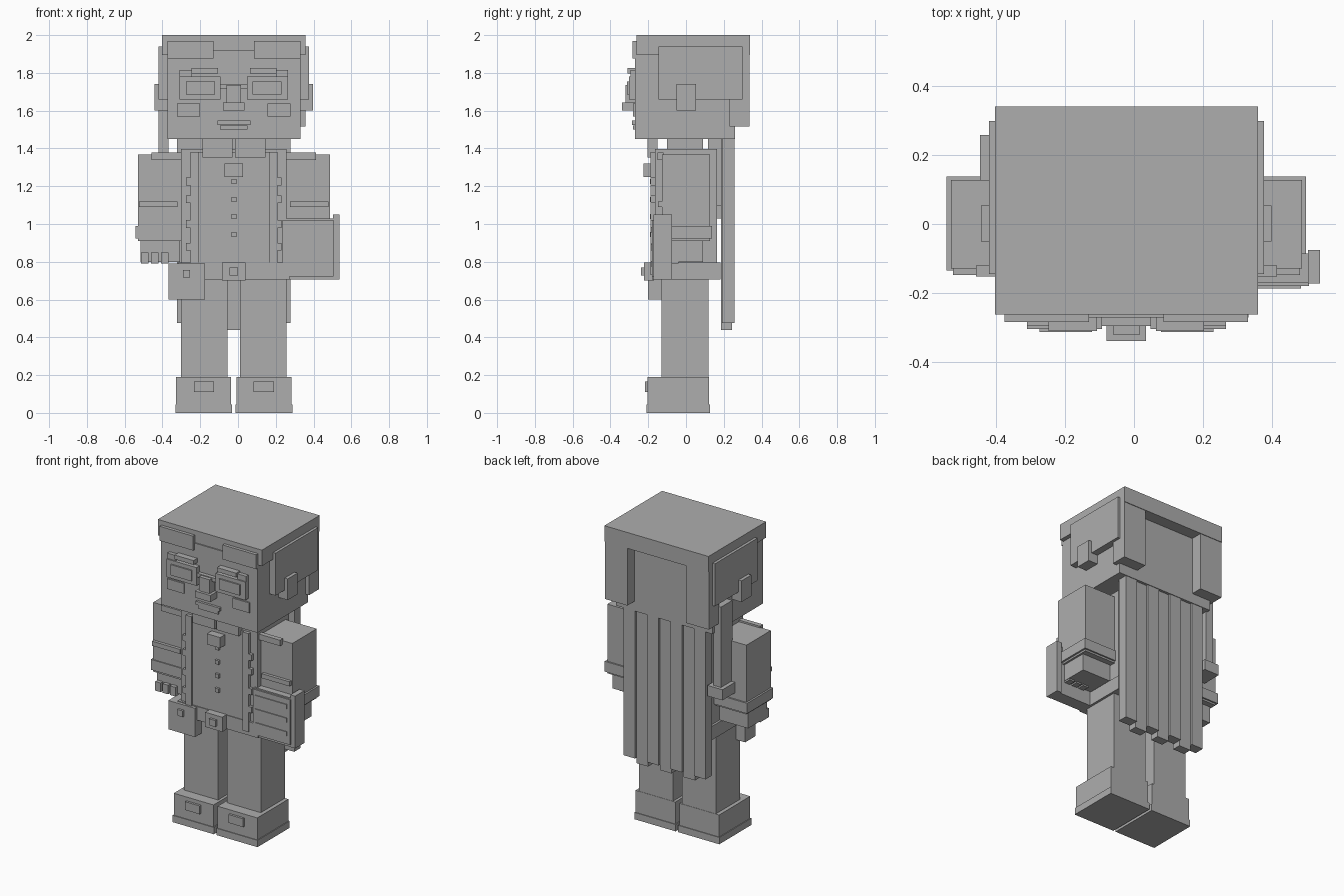
import bpy
import bmesh
from mathutils import Vector

default_cube = bpy.data.objects.get("Cube")
if default_cube:
    bpy.data.objects.remove(default_cube, do_unlink=True)

# The body axis sits slightly to one side because of the held book
BODY_X = -.022

grey = bpy.data.materials.new("plain_grey")
grey.use_nodes = True
grey.diffuse_color = (.42, .42, .42, 1)
grey.node_tree.nodes["Principled BSDF"].inputs["Base Color"].default_value = grey.diffuse_color


def box(name, x, y, z):
    """Box between the given limits; x is measured from the body axis."""
    low = Vector((x[0] + BODY_X, y[0], z[0]))
    high = Vector((x[1] + BODY_X, y[1], z[1]))
    bm = bmesh.new()
    bmesh.ops.create_cube(bm, size=1)
    bmesh.ops.scale(bm, vec=high - low, verts=bm.verts)
    mesh = bpy.data.meshes.new(name)
    bm.to_mesh(mesh)
    bm.free()
    mesh.materials.append(grey)
    part = bpy.data.objects.new(name, mesh)
    part.location = (low + high) / 2
    bpy.context.collection.objects.link(part)
    return part


def pair(name, x, y, z):
    """The same box on both sides of the body axis."""
    box("left_" + name, x, y, z)
    box("right_" + name, (-x[1], -x[0]), y, z)


def centred(name, width, y, z):
    box(name, (-width / 2, width / 2), y, z)


# Head and hair
centred("head", width=.705, y=(-.27, .26), z=(1.45, 1.92))
centred("hair_cap", width=.76, y=(-.262, .34), z=(1.895, 2))
pair("back_hair_lock", x=(.215, .38), y=(.23, .336), z=(1.515, 1.9))
pair("side_hair_panel", x=(.34, .398), y=(-.145, .298), z=(1.66, 1.94))
pair("ear", x=(.34, .42), y=(-.05, .053), z=(1.6, 1.74))
pair("fringe", x=(.108, .352), y=(-.283, -.25), z=(1.875, 1.97))

# Face
pair("eyebrow", x=(.085, .225), y=(-.31, -.26), z=(1.797, 1.825))
pair("glasses_rim", x=(.07, .288), y=(-.303, -.265), z=(1.66, 1.78))
pair("glasses_hinge", x=(.225, .288), y=(-.295, -.265), z=(1.78, 1.815))
pair("lens", x=(.1, .252), y=(-.312, -.3), z=(1.685, 1.755))
centred("glasses_bridge", width=.15, y=(-.295, -.265), z=(1.715, 1.74))
centred("nose", width=.078, y=(-.32, -.265), z=(1.63, 1.735))
centred("nose_tip", width=.114, y=(-.338, -.265), z=(1.6, 1.643))
pair("cheek", x=(.178, .3), y=(-.28, -.265), z=(1.57, 1.637))
centred("upper_lip", width=.175, y=(-.286, -.265), z=(1.525, 1.548))
centred("lower_lip", width=.147, y=(-.28, -.265), z=(1.5, 1.522))

# Torso and coat
centred("neck", width=.3, y=(-.1, .09), z=(1.38, 1.46))
centred("torso", width=.56, y=(-.165, .165), z=(.75, 1.397))
centred("shirt_front", width=.38, y=(-.175, -.15), z=(.79, 1.38))
pair("collar", x=(.006, .167), y=(-.203, -.15), z=(1.352, 1.45))
pair("lapel", x=(.187, .23), y=(-.187, -.15), z=(.73, 1.38))
centred("brooch", width=.097, y=(-.225, -.17), z=(1.25, 1.32))
for height in (1.225, 1.13, 1.04, .945):
    centred("shirt_button", width=.027, y=(-.19, -.17),
            z=(height - .013, height + .013))
for height in (1.225, 1.13, 1, .88):
    pair("lapel_stud", x=(.22, .252), y=(-.187, -.15),
         z=(height - .02, height + .02))

# Belt, buckle and pouch
centred("belt", width=.59, y=(-.18, .182), z=(.705, .795))
centred("buckle", width=.125, y=(-.222, -.17), z=(.7, .797))
centred("buckle_pin", width=.046, y=(-.238, -.21), z=(.728, .77))
box("right_pouch", x=(-.347, -.152), y=(-.2, -.09), z=(.6, .79))
box("right_pouch_stud", x=(-.27, -.232), y=(-.215, -.19), z=(.716, .757))

# Legs and shoes
pair("leg", x=(.033, .28), y=(-.13, .12), z=(.1, .78))
pair("shoe", x=(.015, .305), y=(-.203, .122), z=(.03, .19))
pair("sole", x=(.009, .31), y=(-.208, .127), z=(0, .045))
pair("shoe_buckle", x=(.105, .212), y=(-.218, -.2), z=(.11, .165))

# Arms, cuffs, hands and fingers
pair("arm", x=(.275, .508), y=(-.128, .127), z=(.91, 1.367))
pair("shoulder_tab", x=(.28, .435), y=(-.152, -.12), z=(1.34, 1.378))
pair("sleeve_band", x=(.298, .502), y=(-.148, -.12), z=(1.09, 1.12))
pair("cuff", x=(.27, .52), y=(-.135, .137), z=(.922, .99))
pair("hand", x=(.285, .495), y=(-.105, .09), z=(.8, .915))
for knuckle in (.365, .418, .472):
    pair("finger", x=(knuckle - .02, knuckle + .02), y=(-.13, -.04),
         z=(.79, .85))
box("left_thumb", x=(.22, .295), y=(-.16, -.09), z=(.85, .91))

# Book held in the left hand
box("book", x=(.257, .53), y=(-.17, -.085), z=(.705, 1.028))
box("book_cover", x=(.257, .528), y=(-.18, -.165), z=(.722, 1.02))
box("book_spine", x=(.525, .56), y=(-.172, -.075), z=(.705, 1.05))
for line in range(3):
    top = .985 - .09 * line
    box("book_band", x=(.275, .505), y=(-.186, -.175), z=(top - .03, top))

# Pleated cape, with alternate folds set back and longer
folds = 7
fold_width = .6 / folds
for i in range(folds):
    start = -.3 + i * fold_width
    if i % 2:
        depth, bottom = (.185, .243), .44
    else:
        depth, bottom = (.19, .256), .475
    box("cape_fold", x=(start, start + fold_width), y=depth, z=(bottom, 1.455))

# Blade and guard carried behind the right arm
box("blade", x=(-.398, -.345), y=(.117, .235), z=(1.08, 1.63))
box("blade_guard", x=(-.424, -.315), y=(.1, .257), z=(1.03, 1.1))
